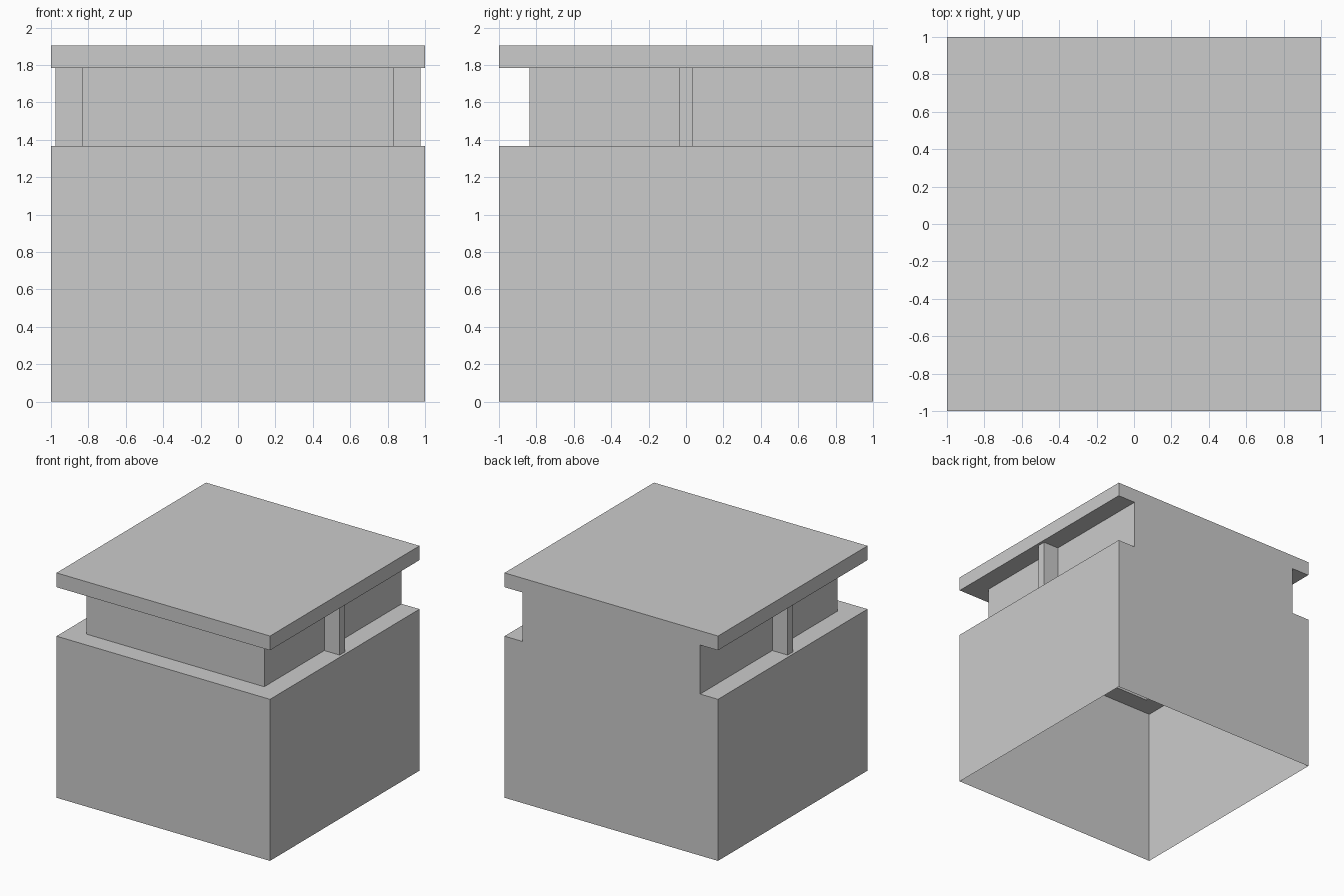
import bpy
import bmesh

cube = bpy.data.objects.get("Cube")
if cube:
    bpy.data.objects.remove(cube, do_unlink=True)

# Heights of the ledge, the lid underside and the lid top
LEDGE_Z, LID_Z, TOP_Z = 1.368, 1.783, 1.904

# Left halves of the plan outlines, running from back to front
NECK_X, RIB_X, RIB_Y, NECK_FRONT = 0.833, 0.977, 0.035, -0.838
outer_half = [(NECK_X, 1), (1, 1), (1, -1)]
neck_half = [(NECK_X, 1), (NECK_X, RIB_Y), (RIB_X, RIB_Y),
             (RIB_X, -RIB_Y), (NECK_X, -RIB_Y), (NECK_X, NECK_FRONT)]


def mirrored(half):
    return [(-x, y) for x, y in half]


def full_loop(half):
    """Counter-clockwise closed outline from a left half."""
    return half[::-1] + mirrored(half)


bm = bmesh.new()


def face(points):
    bm.faces.new([bm.verts.new(p) for p in points])


def walls(half, low, high):
    loop = full_loop(half)
    for a, b in zip(loop, loop[1:] + loop[:1]):
        face([(*a, low), (*b, low), (*b, high), (*a, high)])


def overhang(z, faces_up):
    """U-shaped face between the outer outline and the recessed neck."""
    path = full_loop(outer_half)
    right = path[3:]                      # right side, back to front
    left = path[:3]                       # left side, front to back
    ring = left[::-1] + right[::-1] + mirrored(neck_half)[1:] + neck_half[:0:-1]
    if faces_up:
        ring.reverse()
    face([(x, y, z) for x, y in ring])


# Open-bottomed body, ledge, recessed neck with side ribs, and lid
walls(outer_half, 0, LEDGE_Z)
overhang(LEDGE_Z, True)
walls(neck_half, LEDGE_Z, LID_Z)
overhang(LID_Z, False)
walls(outer_half, LID_Z, TOP_Z)
face([(x, y, TOP_Z) for x, y in full_loop(outer_half)])

# Weld into one shell and merge the flush back panels
bmesh.ops.remove_doubles(bm, verts=bm.verts[:], dist=0.0001)
bmesh.ops.dissolve_limit(bm, angle_limit=0.01, verts=bm.verts[:], edges=bm.edges[:])

mesh = bpy.data.meshes.new("lidded_box_shell")
bm.to_mesh(mesh)
bm.free()
shell = bpy.data.objects.new("lidded_box_shell", mesh)
bpy.context.collection.objects.link(shell)

# Plain grey
grey = bpy.data.materials.new("plain_grey")
grey.use_nodes = True
colour = (0.6, 0.6, 0.6, 1)
grey.diffuse_color = colour
grey.node_tree.nodes["Principled BSDF"].inputs["Base Color"].default_value = colour
mesh.materials.append(grey)
